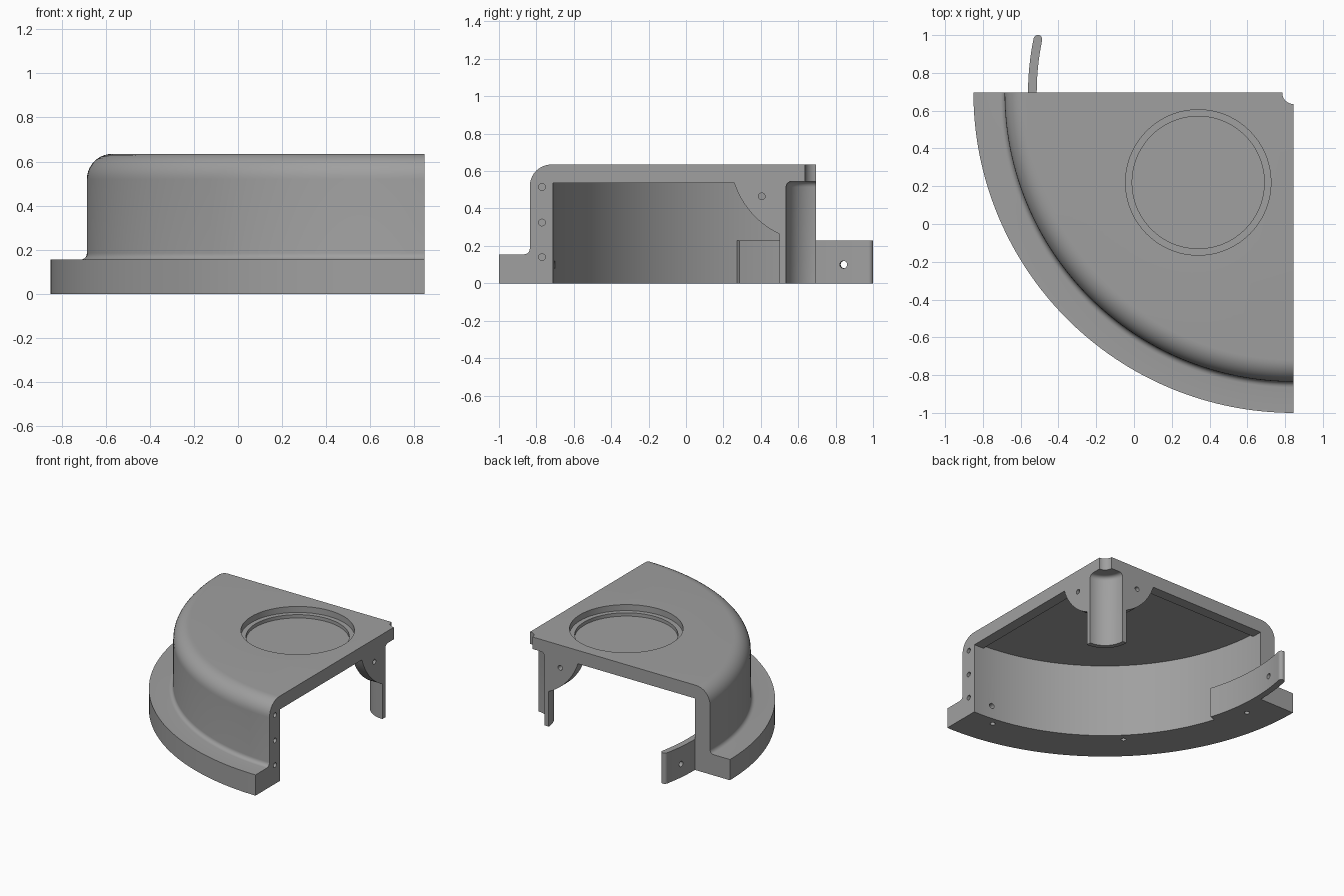
import bpy, bmesh, math
from mathutils import Vector, Matrix

if "Cube" in bpy.data.objects:
    bpy.data.objects.remove(bpy.data.objects["Cube"])

CX, CY = 0.845, 0.695            # axis of the quarter turn
TOP, CEIL, LIP = 0.635, 0.555, 0.535

grey = bpy.data.materials.new("mid_grey")
grey.diffuse_color = (0.35, 0.35, 0.35, 1)
grey.use_nodes = True
grey.node_tree.nodes["Principled BSDF"].inputs["Base Color"].default_value = grey.diffuse_color


def make(name, bm):
    bmesh.ops.recalc_face_normals(bm, faces=bm.faces)
    me = bpy.data.meshes.new(name)
    bm.to_mesh(me)
    bm.free()
    me.materials.append(grey)
    ob = bpy.data.objects.new(name, me)
    bpy.context.collection.objects.link(ob)
    return ob


def loft(name, rings):
    """Skin equal closed rings of points and cap both ends."""
    bm = bmesh.new()
    rows = [[bm.verts.new(p) for p in ring] for ring in rings]
    n = len(rows[0])
    for a, b in zip(rows, rows[1:]):
        for i in range(n):
            j = (i + 1) % n
            bm.faces.new((a[i], a[j], b[j], b[i]))
    bm.faces.new(rows[0])
    bm.faces.new(rows[-1])
    return make(name, bm)


def polar(r, deg, z):
    a = math.radians(deg)
    return (CX + r * math.cos(a), CY + r * math.sin(a), z)


def sweep(name, profile, a0, a1, steps):
    return loft(name, [[polar(r, a0 + (a1 - a0) * i / steps, z) for r, z in profile]
                       for i in range(steps + 1)])


def arc(cr, cz, rad, a0, a1, n=8):
    return [(cr + rad * math.cos(math.radians(a0 + (a1 - a0) * i / n)),
             cz + rad * math.sin(math.radians(a0 + (a1 - a0) * i / n))) for i in range(n + 1)]


def cylinder(name, p, q, rad, seg=20):
    p, q = Vector(p), Vector(q)
    d = q - p
    bm = bmesh.new()
    m = Matrix.Translation((p + q) / 2) @ d.to_track_quat('Z', 'Y').to_matrix().to_4x4()
    bmesh.ops.create_cone(bm, cap_ends=True, segments=seg, radius1=rad, radius2=rad,
                          depth=d.length, matrix=m)
    return make(name, bm)


def finish(ob, cutters=()):
    """Cut each helper from the part, then smooth it."""
    bpy.ops.object.select_all(action='DESELECT')
    bpy.context.view_layer.objects.active = ob
    ob.select_set(True)
    for c in cutters:
        mod = ob.modifiers.new("cut", 'BOOLEAN')
        mod.operation, mod.solver, mod.object = 'DIFFERENCE', 'EXACT', c
        bpy.ops.object.modifier_apply(modifier=mod.name)
        bpy.data.objects.remove(c)
    bpy.ops.object.shade_smooth_by_angle(angle=math.radians(30))


# Quarter housing: corner tube, ceiling, wall and flange in one section
section = [(0.06, TOP), (0.06, 0.545)]
section += arc(0.13, 0.515, 0.03, 90, 0, 4)
section += [(0.16, 0), (0.195, 0), (0.195, CEIL), (1.405, CEIL), (1.405, 0),
            (1.695, 0), (1.695, 0.155)]
section += arc(1.56, 0.185, 0.03, 270, 180, 5)
section += arc(1.415, TOP - 0.115, 0.115, 0, 90, 10)
housing = sweep("housing", section, 180, 270, 64)

# Stepped round recess in the top, then screw holes
cuts = [cylinder("recess_wide", (0.34, 0.22, 0.59), (0.34, 0.22, 0.7), 0.385, 72),
        cylinder("recess_deep", (0.34, 0.22, 0.565), (0.34, 0.22, 0.7), 0.35, 72)]
for z in (0.14, 0.325, 0.515):
    cuts.append(cylinder("side_hole", (CX - 0.1, -0.77, z), (CX + 0.1, -0.77, z), 0.018))
for deg in (188, 225, 262):
    cuts.append(cylinder("base_hole", polar(1.465, deg, -0.1), polar(1.465, deg, 0.1), 0.018))
cuts.append(cylinder("wall_hole", polar(1.3, 263.8, 0.1), polar(1.48, 263.8, 0.1), 0.02))
finish(housing, cuts)

# Rib with rounded gusset under the ceiling along each cut edge
rib = [(0.17, CEIL), (1.407, CEIL), (1.407, LIP)]
end = math.degrees(math.asin((LIP - 0.68) / 0.46))
start = -math.degrees(math.acos(0.17 / 0.46))
rib += arc(0, 0.68, 0.46, end, start, 14)
for name, place in (("right_rib", lambda r, t, z: (CX - t, CY - r, z)),
                    ("back_rib", lambda r, t, z: (CX - r, CY - t, z))):
    ob = loft(name, [[place(r, t, z) for r, z in rib] for t in (0, 0.08)])
    finish(ob, [cylinder("rib_hole", place(0.29, -0.1, 0.465), place(0.29, 0.2, 0.465), 0.018)])

# Curved joining tab with a rounded tip
tab = sweep("joining_tab", [(1.36, 0), (1.406, 0), (1.406, 0.23), (1.36, 0.23)], 168.2, 197.5, 20)
finish(tab, [cylinder("tab_hole", polar(1.2, 173.8, 0.1), polar(1.5, 173.8, 0.1), 0.02)])
tip = cylinder("tab_tip", polar(1.383, 168.2, 0), polar(1.383, 168.2, 0.23), 0.023)
finish(tip)
